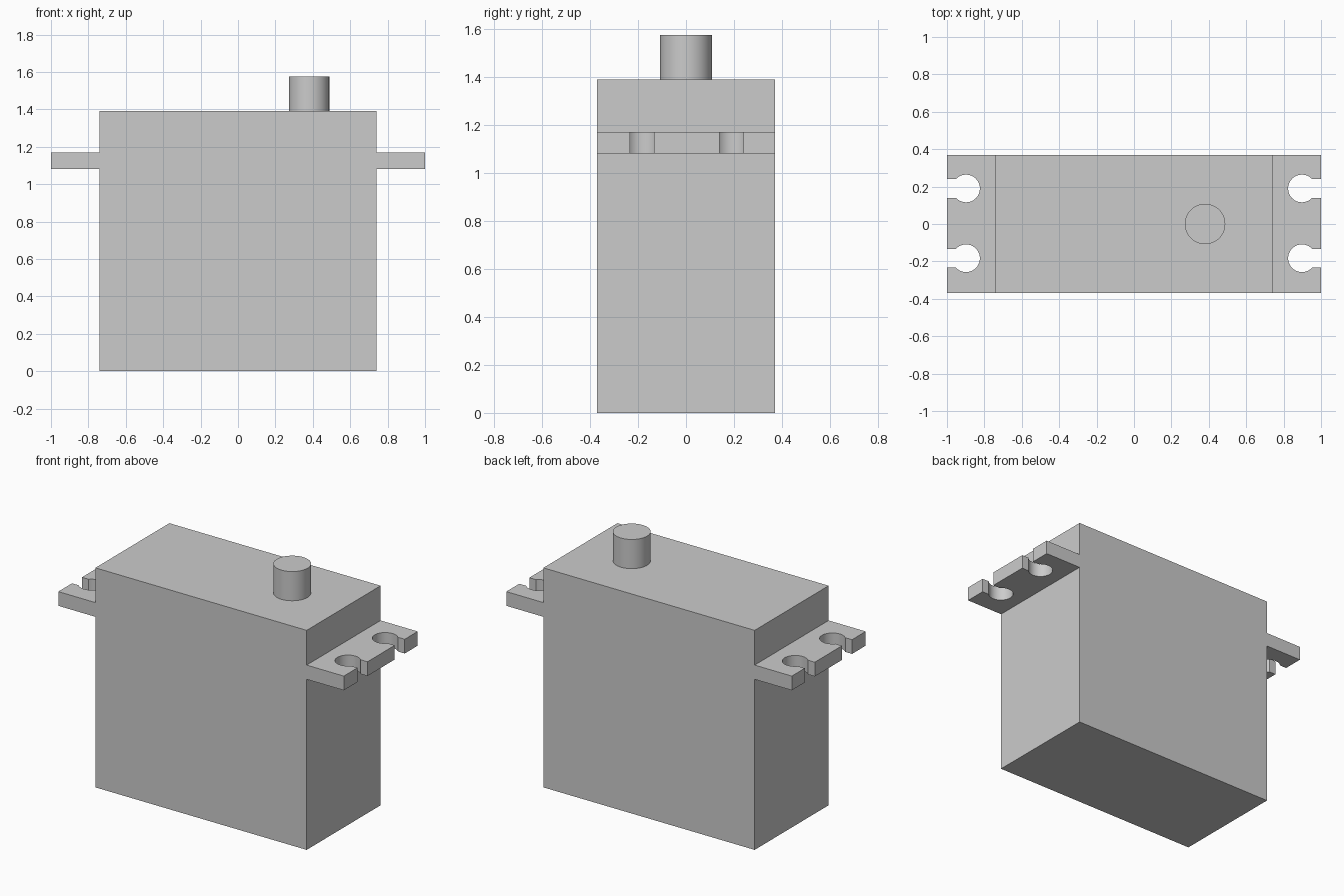
import bpy, bmesh
from math import sin, cos, asin, pi, radians

if "Cube" in bpy.data.objects:
    bpy.data.objects.remove(bpy.data.objects["Cube"])

HALF_X, HALF_Y, TOP = 0.74, 0.37, 1.39

grey = bpy.data.materials.new("plain grey")
grey.use_nodes = True
colour = (0.6, 0.6, 0.6, 1)
grey.diffuse_color = colour
grey.node_tree.nodes["Principled BSDF"].inputs["Base Color"].default_value = colour


def prism(name, outline, z0, z1):
    """Extrude a flat outline upwards from z0 to z1."""
    bm = bmesh.new()
    face = bm.faces.new([bm.verts.new((x, y, z0)) for x, y in outline])
    top = bmesh.ops.extrude_face_region(bm, geom=[face])["geom"]
    verts = [v for v in top if isinstance(v, bmesh.types.BMVert)]
    bmesh.ops.translate(bm, verts=verts, vec=(0, 0, z1 - z0))
    bmesh.ops.recalc_face_normals(bm, faces=bm.faces)
    mesh = bpy.data.meshes.new(name)
    bm.to_mesh(mesh)
    bm.free()
    mesh.materials.append(grey)
    obj = bpy.data.objects.new(name, mesh)
    bpy.context.collection.objects.link(obj)
    bpy.ops.object.select_all(action="DESELECT")
    obj.select_set(True)
    bpy.context.view_layer.objects.active = obj
    bpy.ops.object.shade_smooth_by_angle(angle=radians(30))
    return obj


def keyhole(cx, cy, radius, half_slot, edge, steps=32):
    """Round screw hole open to the outer edge through a narrower slot."""
    a = asin(half_slot / radius)
    arc = [a + (2 * pi - 2 * a) * i / steps for i in range(steps + 1)]
    hole = [(cx + radius * cos(t), cy + radius * sin(t)) for t in reversed(arc)]
    return [(edge, cy - half_slot)] + hole + [(edge, cy + half_slot)]


# Main case
prism("case", [(-HALF_X, -HALF_Y), (HALF_X, -HALF_Y),
               (HALF_X, HALF_Y), (-HALF_X, HALF_Y)], 0, TOP)

# Output shaft
prism("output_shaft", [(0.38 + 0.108 * cos(2 * pi * i / 64), 0.108 * sin(2 * pi * i / 64))
                       for i in range(64)], TOP, 1.575)

# Mounting tabs, each with two open screw holes
tab = [(HALF_X, -HALF_Y), (1, -HALF_Y)]
for y in (-0.183, 0.19):
    tab += keyhole(0.898, y, 0.074, 0.05, 1)
tab += [(1, HALF_Y), (HALF_X, HALF_Y)]
for name, side in (("left_tab", 1), ("right_tab", -1)):
    prism(name, [(side * x, y) for x, y in tab], 1.08, 1.17)
